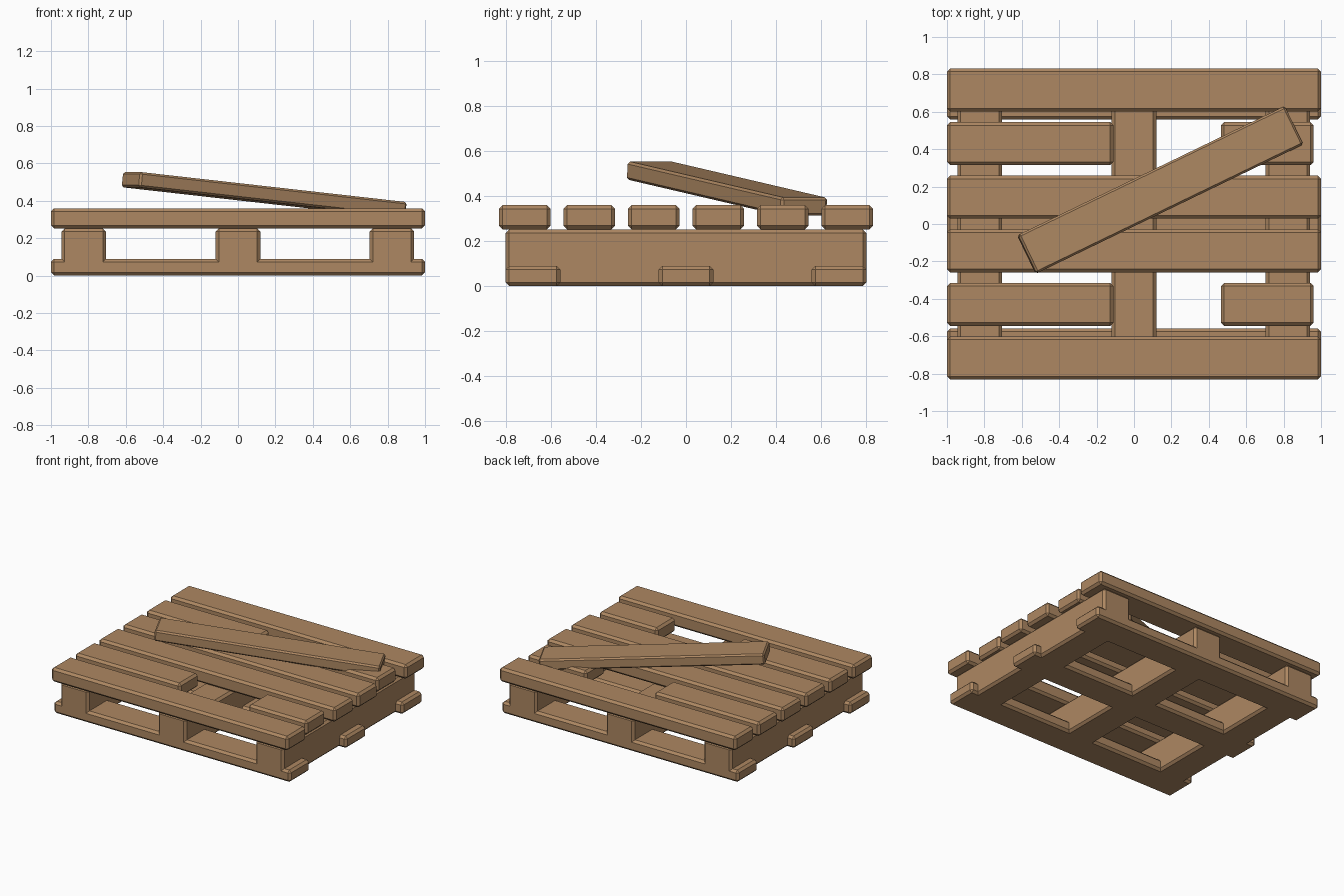
import bpy
import bmesh
import math
from mathutils import Vector

cube = bpy.data.objects.get("Cube")
if cube:
    bpy.data.objects.remove(cube, do_unlink=True)

# One timber colour for every part
WOOD = (0.42, 0.245, 0.122, 1.0)
wood = bpy.data.materials.new("light brown wood")
wood.use_nodes = True
wood.diffuse_color = WOOD
bsdf = next(n for n in wood.node_tree.nodes if n.type == 'BSDF_PRINCIPLED')
bsdf.inputs["Base Color"].default_value = WOOD
bsdf.inputs["Roughness"].default_value = 0.9


def plank(name, low, high, chamfer=0.017):
    """Chamfered timber filling the box between two corners."""
    low, high = Vector(low), Vector(high)
    size = high - low
    bm = bmesh.new()
    bmesh.ops.create_cube(bm, size=1)
    bmesh.ops.scale(bm, vec=size, verts=bm.verts)
    bmesh.ops.bevel(bm, geom=bm.edges[:], offset=chamfer, segments=1,
                    affect='EDGES')
    mesh = bpy.data.meshes.new(name)
    bm.to_mesh(mesh)
    bm.free()
    mesh.materials.append(wood)
    obj = bpy.data.objects.new(name, mesh)
    obj.location = (low + high) / 2
    bpy.context.collection.objects.link(obj)
    return obj


# Three runners from front to back
for side, x in (("right", -0.825), ("middle", 0), ("left", 0.823)):
    plank(f"{side}_runner", (x - 0.119, -0.802, 0), (x + 0.119, 0.802, 0.252))

# Three base boards across the runners
for place, y in (("front", -0.68), ("middle", 0), ("back", 0.68)):
    plank(f"{place}_base_board", (-1, y - 0.122, 0), (1, y + 0.122, 0.09))

# Six deck boards; the second and fifth are broken through
for i in range(6):
    y = (i - 2.5) * 0.2865
    y0, y1 = y - 0.115, y + 0.115
    spans = [(-1, -0.11), (0.465, 0.96)] if i in (1, 4) else [(-1, 1)]
    for j, (x0, x1) in enumerate(spans):
        plank(f"deck_board_{i + 1}_{'ab'[j]}",
              (x0, y0, 0.252), (x1, y1, 0.36))

# Loose plank lying across the deck, one end dropped into the gap
loose = plank("loose_plank", (-0.796, -0.114, -0.041), (0.796, 0.114, 0.041), 0.011)
loose.location = (0.14, 0.182, 0.433)
loose.rotation_euler = (0, math.radians(5.8), math.radians(25.8))
